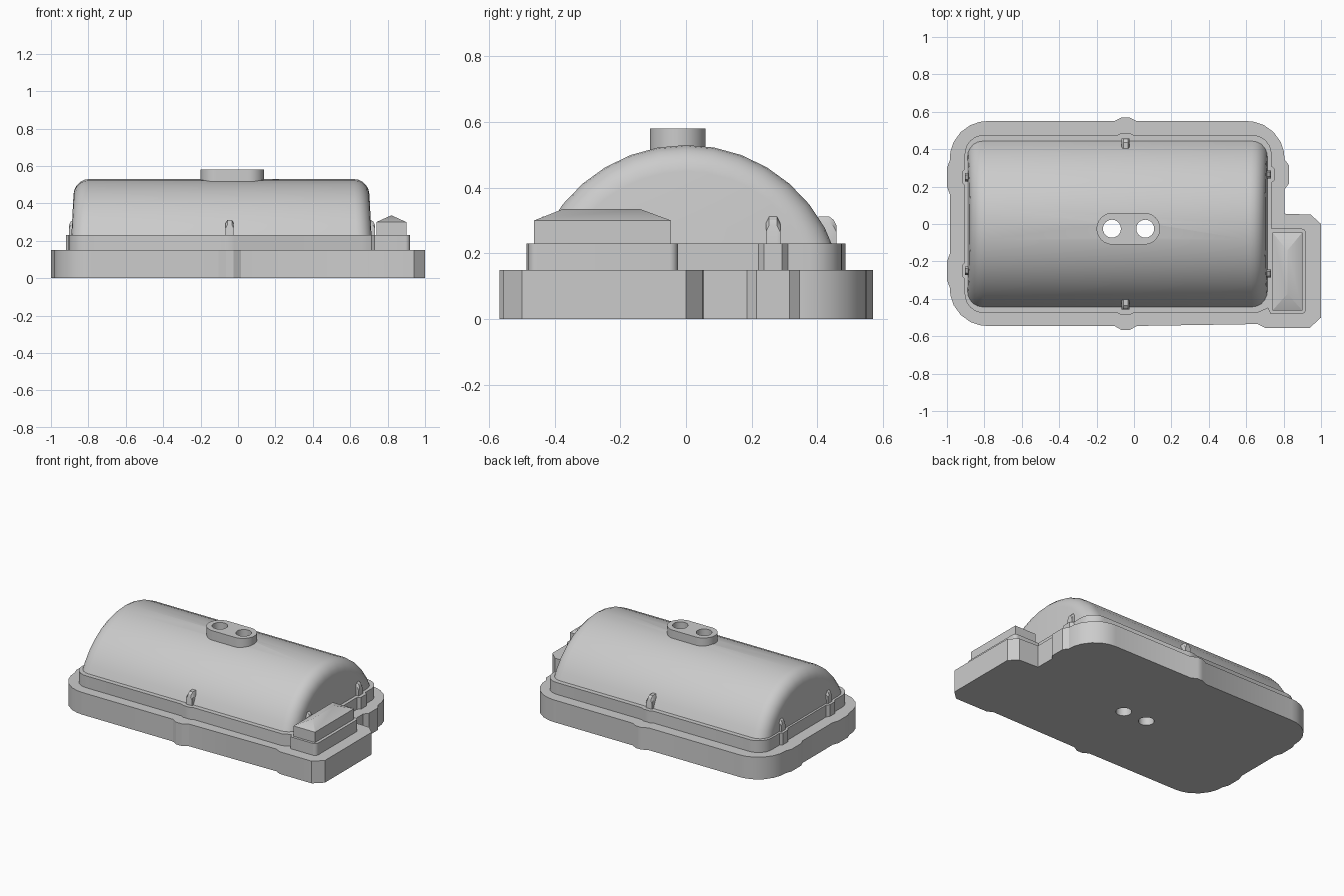
import bpy
import bmesh
from math import acos, cos, sin, tan, pi, radians
from mathutils import Vector

cube = bpy.data.objects.get("Cube")
if cube:
    bpy.data.objects.remove(cube, do_unlink=True)

grey = bpy.data.materials.new("light grey")
grey.use_nodes = True
grey.diffuse_color = (0.6, 0.6, 0.6, 1)
grey.node_tree.nodes["Principled BSDF"].inputs["Base Color"].default_value = grey.diffuse_color
parts = []


def add_part(name, bm):
    bmesh.ops.recalc_face_normals(bm, faces=bm.faces)
    mesh = bpy.data.meshes.new(name)
    bm.to_mesh(mesh)
    bm.free()
    mesh.materials.append(grey)
    obj = bpy.data.objects.new(name, mesh)
    bpy.context.collection.objects.link(obj)
    parts.append(obj)
    return obj


def loft(name, rings):
    """Skin equal-length point rings and cap both ends."""
    bm = bmesh.new()
    rows = [[bm.verts.new(p) for p in ring] for ring in rings]
    n = len(rows[0])
    for a, b in zip(rows, rows[1:]):
        for i in range(n):
            j = (i + 1) % n
            bm.faces.new((a[i], a[j], b[j], b[i]))
    bm.faces.new(rows[0])
    bm.faces.new(rows[-1])
    return add_part(name, bm)


def prism(name, outline, low, high):
    return loft(name, [[(x, y, z) for x, y in outline] for z in (low, high)])


def rounded(points, steps=6):
    """Round the corners of a polygon of (x, y, radius)."""
    out = []
    for i, (x, y, r) in enumerate(points):
        p = Vector((x, y))
        if not r:
            out.append(p)
            continue
        a = (Vector(points[i - 1][:2]) - p).normalized()
        b = (Vector(points[(i + 1) % len(points)][:2]) - p).normalized()
        half = a.angle(b) / 2
        centre = p + (a + b).normalized() * (r / sin(half))
        start = p + a * (r / tan(half)) - centre
        end = p + b * (r / tan(half)) - centre
        for k in range(steps + 1):
            out.append(centre + start.lerp(end, k / steps).normalized() * r)
    return out


def bump(x, y, nx, ny, foot, top, depth):
    """Shallow boss on a straight side, n being its outward direction."""
    return [(x - ny * t + nx * d, y + nx * t + ny * d, 0)
            for t, d in ((-foot, 0), (-top, depth), (top, depth), (foot, 0))]


# Clip positions around the rim
MID = -0.045
RIGHT_Y, LEFT_Y = 0.265, 0.25

# Broad base slab with a side extension
base_outline = rounded(
    [(-0.985, -0.545, 0.2)] + bump(MID, -0.545, 0, -1, 0.06, 0.02, 0.023)
    + [(0.66, -0.535, 0), (0.70, -0.555, 0), (0.94, -0.555, 0), (1, -0.5, 0),
       (1, 0, 0), (0.945, 0.05, 0), (0.805, 0.055, 0)]
    + bump(0.805, RIGHT_Y, 1, 0, 0.08, 0.05, 0.023)
    + [(0.805, 0.55, 0.2)] + bump(MID, 0.55, 0, 1, 0.06, 0.02, 0.02)
    + [(-0.985, 0.55, 0.2)] + bump(-0.985, LEFT_Y, -1, 0, 0.09, 0.05, 0.015)
    + bump(-0.985, -LEFT_Y, -1, 0, 0.09, 0.05, 0.015))
base = prism("base_slab", base_outline, 0, 0.15)

# Raised plinth under the dome and the side box
plinth_outline = rounded(
    [(-0.905, -0.475, 0.1)] + bump(MID, -0.475, 0, -1, 0.045, 0.025, 0.01)
    + [(0.66, -0.475, 0), (0.715, -0.45, 0), (0.73, -0.48, 0),
       (0.92, -0.48, 0.025), (0.92, -0.025, 0.025), (0.735, -0.025, 0)]
    + bump(0.735, RIGHT_Y, 1, 0, 0.045, 0.028, 0.02)
    + [(0.735, 0.475, 0.1)] + bump(MID, 0.475, 0, 1, 0.045, 0.025, 0.01)
    + [(-0.905, 0.475, 0.1)] + bump(-0.905, LEFT_Y, -1, 0, 0.045, 0.028, 0.015)
    + bump(-0.905, -LEFT_Y, -1, 0, 0.045, 0.028, 0.015))
plinth = prism("plinth", plinth_outline, 0.15, 0.23)

# Barrel dome with filleted ends
RADIUS, CENTRE_Z, FLOOR, FILLET = 0.48, 0.05, 0.2, 0.08


def dome_ring(x, inset, side):
    r = RADIUS - inset
    half = acos((FLOOR - CENTRE_Z) / r)
    ring = []
    for k in range(15):
        a = -half + 2 * half * k / 14
        z = CENTRE_Z + r * cos(a)
        ring.append((x - side * 0.05 * (z - FLOOR), r * sin(a), z))
    return ring


fillet = [(FILLET * (1 - cos(k * pi / 10)), FILLET * (1 - sin(k * pi / 10))) for k in range(6)]
rings = [dome_ring(-0.892 + along, inset, -1) for along, inset in fillet]
rings += [dome_ring(0.715 - along, inset, 1) for along, inset in reversed(fillet)]
dome = loft("barrel_dome", rings)

# Oblong vent collar on the crest
VENT_Y = -0.025
collar_outline = rounded([(-0.2, VENT_Y - 0.085, 0.0849), (0.14, VENT_Y - 0.085, 0.0849),
                          (0.14, VENT_Y + 0.085, 0.0849), (-0.2, VENT_Y + 0.085, 0.0849)], 8)
collar = prism("vent_collar", collar_outline, 0.5, 0.58)


# Side box with a hipped roof
def box_ring(x0, x1, y0, y1, z):
    return [(x0, y0, z), (x1, y0, z), (x1, y1, z), (x0, y1, z)]


loft("side_box", [box_ring(0.74, 0.9, -0.463, -0.045, 0.22),
                  box_ring(0.74, 0.9, -0.463, -0.045, 0.3),
                  box_ring(0.818, 0.822, -0.375, -0.14, 0.335)])

# Rounded clips holding the dome to the plinth
clip_profile = [(0, 0.15), (0, 0.285), (-0.008, 0.302), (-0.022, 0.312), (-0.055, 0.312), (-0.055, 0.15)]


def clip(name, x, y, nx, ny):
    loft(name, [[(x + nx * d - ny * t, y + ny * d + nx * t, z - (drop if z > 0.2 else 0))
                 for d, z in clip_profile]
                for t, drop in ((-0.022, 0.02), (-0.012, 0), (0.012, 0), (0.022, 0.02))])


clip("front_clip", MID, -0.458, 0, -1)
clip("back_clip", MID, 0.458, 0, 1)
for label, s in (("back", 1), ("front", -1)):
    clip(label + "_left_clip", 0.732, s * RIGHT_Y, 1, 0)
    clip(label + "_right_clip", -0.903, s * LEFT_Y, -1, 0)

# Two vent shafts drilled straight through
for vent_x in (-0.118, 0.06):
    circle = [(vent_x + 0.048 * cos(k * pi / 12), VENT_Y + 0.048 * sin(k * pi / 12)) for k in range(24)]
    drill = prism("vent_drill", circle, -0.1, 0.7)
    parts.remove(drill)
    drill.hide_render = True
    for body in (base, plinth, dome, collar):
        mod = body.modifiers.new("vent", "BOOLEAN")
        mod.operation = "DIFFERENCE"
        mod.solver = "EXACT"
        mod.object = drill
        bpy.context.view_layer.objects.active = body
        bpy.ops.object.modifier_apply(modifier=mod.name)
    bpy.data.objects.remove(drill, do_unlink=True)

# Smooth the curves and keep the hard edges
bpy.ops.object.select_all(action="DESELECT")
for part in parts:
    part.select_set(True)
bpy.context.view_layer.objects.active = base
bpy.ops.object.shade_smooth_by_angle(angle=radians(28))
